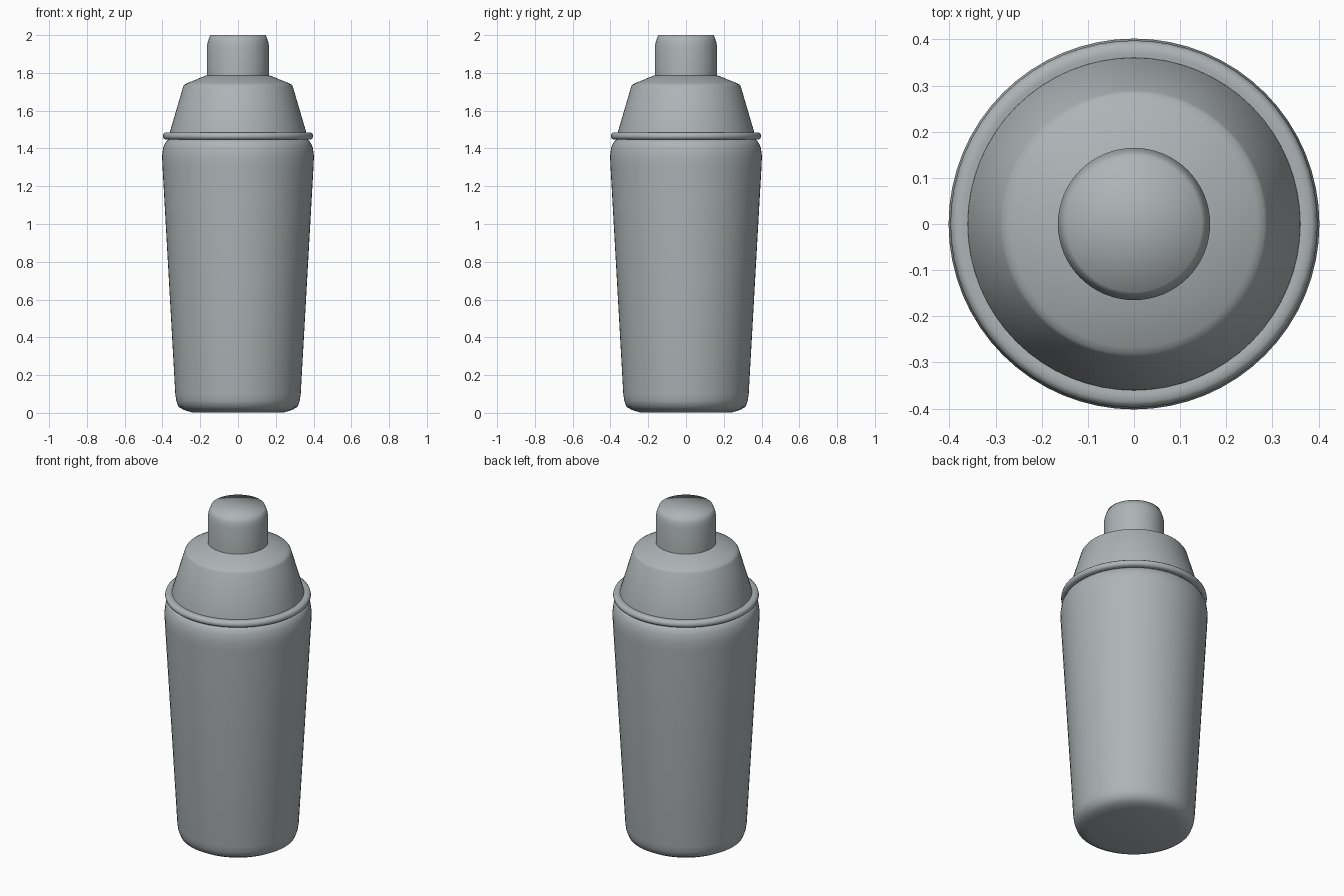
import bpy, bmesh, math

if "Cube" in bpy.data.objects:
    bpy.data.objects.remove(bpy.data.objects["Cube"])

SEGMENTS = 64

steel = bpy.data.materials.new("brushed_steel")
steel.diffuse_color = (0.42, 0.46, 0.47, 1)
steel.use_nodes = True
steel.node_tree.nodes["Principled BSDF"].inputs["Base Color"].default_value = steel.diffuse_color


def lathe(name, profile, angle, closed=False):
    """Spin a (radius, height) profile around the z axis."""
    bm = bmesh.new()
    rings = []
    for r, z in profile:
        if r == 0:
            rings.append([bm.verts.new((0, 0, z))] * SEGMENTS)
        else:
            rings.append([bm.verts.new((r * math.cos(a), r * math.sin(a), z))
                          for a in (2 * math.pi * i / SEGMENTS for i in range(SEGMENTS))])
    pairs = list(zip(rings, rings[1:]))
    if closed:
        pairs.append((rings[-1], rings[0]))
    for low, high in pairs:
        for i in range(SEGMENTS):
            j = (i + 1) % SEGMENTS
            corners = dict.fromkeys((low[i], low[j], high[j], high[i]))
            bm.faces.new(list(corners))
    bmesh.ops.recalc_face_normals(bm, faces=bm.faces)
    mesh = bpy.data.meshes.new(name)
    bm.to_mesh(mesh)
    bm.free()
    mesh.materials.append(steel)
    obj = bpy.data.objects.new(name, mesh)
    bpy.context.collection.objects.link(obj)
    bpy.ops.object.select_all(action='DESELECT')
    obj.select_set(True)
    bpy.context.view_layer.objects.active = obj
    bpy.ops.object.shade_smooth_by_angle(angle=math.radians(angle))
    return obj


# Tapered cup with a rounded foot and shoulder
lathe("cup", [(0, 0.003), (0.245, 0.003), (0.285, 0.015), (0.315, 0.032), (0.327, 0.065),
              (0.332, 0.10), (0.40, 1.31), (0.402, 1.36), (0.396, 1.405),
              (0.385, 1.43), (0.37, 1.446), (0.355, 1.448)], 70)

# Rolled rim where the cup and lid meet
lathe("rim_ring", [(0.35, 1.447), (0.385, 1.447), (0.395, 1.454), (0.398, 1.465),
                   (0.395, 1.477), (0.385, 1.485), (0.37, 1.485), (0.35, 1.482)], 70, True)

# Sloped strainer lid with a broad shoulder
lathe("lid", [(0.362, 1.47), (0.36, 1.49), (0.29, 1.728), (0.283, 1.738),
              (0.268, 1.746), (0.17, 1.786), (0.14, 1.79)], 70)

# Small cap with a bevelled top
lathe("cap", [(0.165, 1.77), (0.165, 1.94), (0.159, 1.968), (0.147, 2.0), (0, 2.0)], 75)
